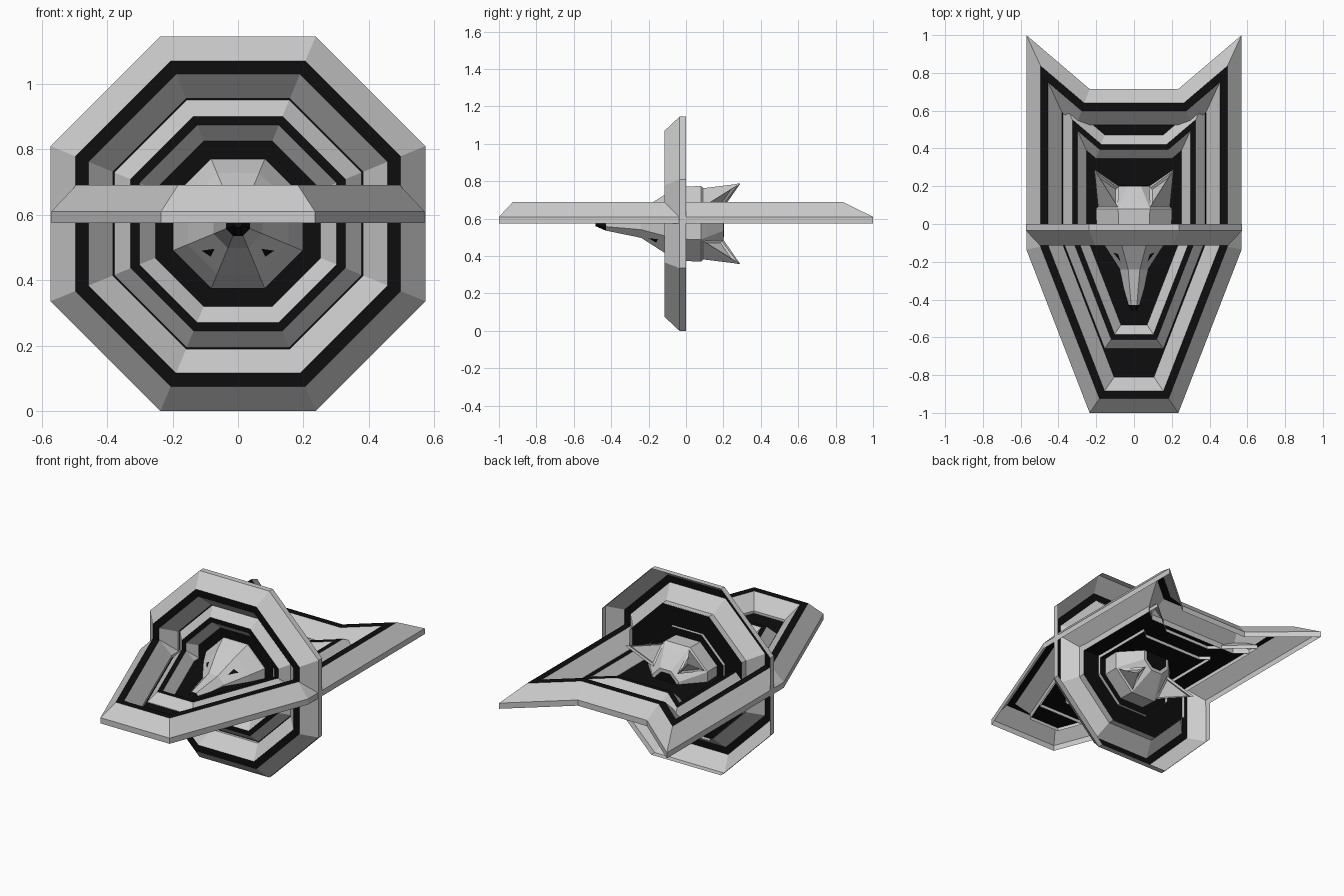
import bpy, bmesh, math
from mathutils import Vector

if "Cube" in bpy.data.objects:
    bpy.data.objects.remove(bpy.data.objects["Cube"])

black = bpy.data.materials.new("black")
black.diffuse_color = (0.004, 0.004, 0.004, 1)
black.use_nodes = True
black.node_tree.nodes["Principled BSDF"].inputs["Base Color"].default_value = black.diffuse_color
CZ = 0.5725


def mesh_object(name, verts, faces, mat=None, recalc=True):
    bm = bmesh.new()
    vs = [bm.verts.new(v) for v in verts]
    for f in faces:
        bm.faces.new([vs[i] for i in f])
    if recalc:
        bmesh.ops.recalc_face_normals(bm, faces=bm.faces)
    me = bpy.data.meshes.new(name)
    bm.to_mesh(me)
    bm.free()
    ob = bpy.data.objects.new(name, me)
    bpy.context.collection.objects.link(ob)
    if mat:
        me.materials.append(mat)
    return ob


def loft(name, loops, mat=None, flip=False, caps=(False, False)):
    n = len(loops[0])
    faces = []
    for k in range(len(loops) - 1):
        for i in range(n):
            j = (i + 1) % n
            f = [k * n + i, k * n + j, (k + 1) * n + j, (k + 1) * n + i]
            faces.append(f[::-1] if flip else f)
    if caps[0]:
        faces.append(list(range(n))[::-1])
    if caps[1]:
        faces.append([(len(loops) - 1) * n + i for i in range(n)])
    return mesh_object(name, [v for l in loops for v in l], faces, mat, caps[0] and caps[1])


def inset(poly, d):
    """Mitred inward offset of a counter-clockwise outline."""
    out = []
    for i, p in enumerate(poly):
        p = Vector(p)
        a = (p - Vector(poly[i - 1])).normalized()
        b = (Vector(poly[(i + 1) % len(poly)]) - p).normalized()
        na, nb = Vector((-a.y, a.x)), Vector((-b.y, b.x))
        out.append(p + (na + nb) * (d / (1 + na.dot(nb))))
    return out


def rimmed_disc(name, half, place):
    poly = half + [(-x, y) for x, y in reversed(half)]

    def loop(d, h, s):
        return [place(p.x * s, p.y * s, h * s) for p in inset(poly, d)]

    # outer ridge and its smaller copy: grey slopes with a black flat crest
    for part, s in (("outer_rim", 1.0), ("inner_rim", 0.66)):
        loft(f"{name}_{part}_outer_slope", [loop(0, 0, s), loop(0, 0.035, s), loop(0.0755, 0.115, s)])
        loft(f"{name}_{part}_crest", [loop(0.0755, 0.115, s), loop(0.1155, 0.115, s)], black)
        loft(f"{name}_{part}_inner_slope", [loop(0.1155, 0.115, s), loop(0.19, 0.035, s), loop(0.19, 0, s)])
    # black backing plate
    plate = loop(0.19, 0.02, 1.0)
    mesh_object(f"{name}_plate", plate, [list(range(len(plate)))], black, False)


# upright octagonal disc and flat eared disc
k = CZ * math.tan(math.pi / 8)
rimmed_disc("upright_disc", [(k, -CZ), (CZ, -k), (CZ, k), (k, CZ)],
            lambda u, v, h: (u, -h, CZ + v))
rimmed_disc("flat_disc", [(0.235, -1), (0.57, -0.135), (0.57, 1), (0.235, 0.715)],
            lambda u, v, h: (u, v, 0.575 + h))

# animal head: octagonal sections along y as (y, apothem)
HEAD = [(-0.43, 0.036), (-0.24, 0.075), (-0.115, 0.155), (-0.03, 0.198),
        (0.08, 0.202), (0.11, 0.175), (0.2, 0.09)]


def section(y, r):
    R = r / math.cos(math.pi / 8)
    return [(R * math.cos(math.pi / 8 + i * math.pi / 4), y,
             CZ + R * math.sin(math.pi / 8 + i * math.pi / 4)) for i in range(8)]


loft("head", [section(*s) for s in HEAD], caps=(True, True))
loft("head_back", [section(0.199, 0.07), section(0.203, 0.07)], black, caps=(True, True))
loft("nose", [section(-0.485, 0.012), section(-0.428, 0.037)], black, caps=(True, True))


def radius(y):
    for (y0, r0), (y1, r1) in zip(HEAD, HEAD[1:]):
        if y <= y1:
            return r0 + (r1 - r0) * (y - y0) / (y1 - y0)


# four ears and four eyes, mirrored left/right and above/below
for sx, side in ((1, "right"), (-1, "left")):
    for sz, level in ((1, "upper"), (-1, "lower")):
        pts = [(0.21, 0.29, 0.215), (0.19, 0.09, 0.09), (0.085, 0.09, 0.19), (0.08, 0.2, 0.085)]
        ear = mesh_object(f"{level}_{side}_ear", [(sx * x, y, CZ + sz * z) for x, y, z in pts],
                          [(0, 1, 2), (0, 2, 3), (0, 3, 1), (1, 3, 2)])
        bm = bmesh.new()
        bm.from_mesh(ear.data)
        bm.faces.ensure_lookup_table()
        bmesh.ops.inset_individual(bm, faces=[bm.faces[1], bm.faces[2]], thickness=0.016, depth=-0.012)
        bm.to_mesh(ear.data)
        bm.free()

        eye = []
        for y, t in ((-0.15, 0.02), (-0.16, -0.012), (-0.2, -0.004)):
            r = radius(y) + 0.004
            c = math.sqrt(0.5)
            eye.append((sx * (r + t) * c, y, CZ + sz * (r - t) * c))
        mesh_object(f"{level}_{side}_eye", eye, [(0, 1, 2)], black, False)
